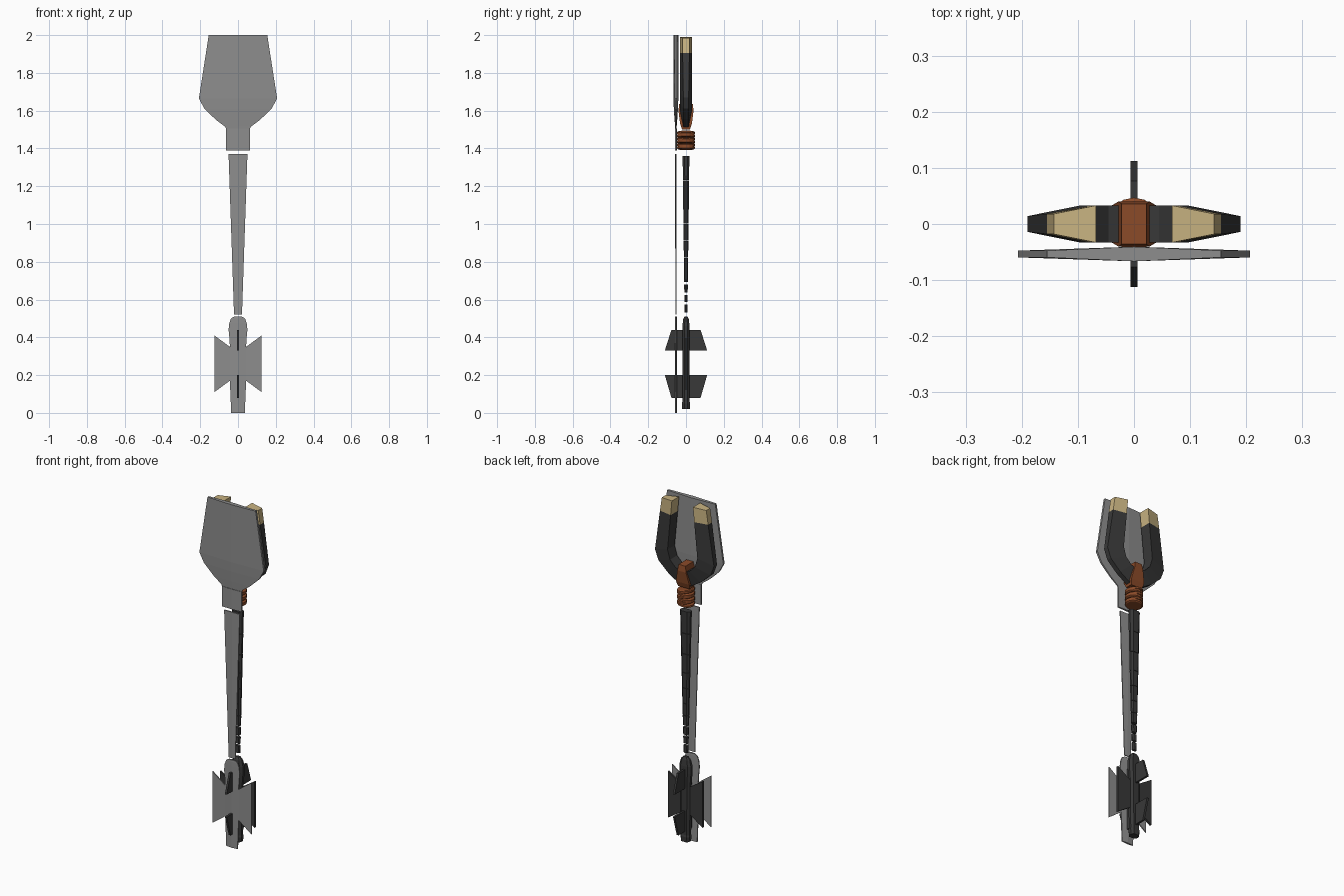
import bpy, bmesh, math

if "Cube" in bpy.data.objects:
    bpy.data.objects.remove(bpy.data.objects["Cube"])


def mat(name, rgb):
    m = bpy.data.materials.new(name)
    m.diffuse_color = (*rgb, 1)
    m.use_nodes = True
    m.node_tree.nodes["Principled BSDF"].inputs["Base Color"].default_value = m.diffuse_color
    return m


GREY = mat("steel grey", (0.27, 0.27, 0.27))
DARK = mat("charcoal", (0.04, 0.04, 0.04))
RUST = mat("rust leather", (0.26, 0.07, 0.022))
TAN = mat("bone tan", (0.58, 0.45, 0.22))
PY = -0.0535  # depth of the front plates


def finish(name, bm, *mats):
    bmesh.ops.recalc_face_normals(bm, faces=bm.faces)
    me = bpy.data.meshes.new(name)
    bm.to_mesh(me)
    bm.free()
    for m in mats:
        me.materials.append(m)
    ob = bpy.data.objects.new(name, me)
    bpy.context.collection.objects.link(ob)
    return ob


def loft(name, sections, *mats):
    bm = bmesh.new()
    rings = [[bm.verts.new(p) for p in s] for s in sections]
    n = len(rings[0])
    for a, b in zip(rings, rings[1:]):
        for i in range(n):
            j = (i + 1) % n
            bm.faces.new((a[i], a[j], b[j], b[i]))
    bm.faces.new(rings[0])
    bm.faces.new(rings[-1])
    return finish(name, bm, *mats)


def ridged(w, z, tc, te, y=0):
    # six-sided section, thicker along the centre line
    return [(-w, y - te, z), (0, y - tc, z), (w, y - te, z),
            (w, y + te, z), (0, y + tc, z), (-w, y + te, z)]


def octo(hx, hy, z):
    # chamfered rectangle section
    c = 0.4
    return [(hx, -hy * c, z), (hx, hy * c, z), (hx * (1 - c), hy, z), (-hx * (1 - c), hy, z),
            (-hx, hy * c, z), (-hx, -hy * c, z), (-hx * (1 - c), -hy, z), (hx * (1 - c), -hy, z)]


def slab(name, pts, half, material, axis="x", y=0):
    # flat fin: profile in xz (axis x) or yz (axis y) with a thickness
    if axis == "x":
        secs = [[(u, y + s * half, z) for u, z in pts] for s in (-1, 1)]
    else:
        secs = [[(s * half, u, z) for u, z in pts] for s in (-1, 1)]
    return loft(name, secs, material)


# front plates
loft("head_plate", [ridged(w, z, tc, te, PY) for z, w, tc, te in (
    (2.0, 0.155, 0.013, 0.006), (1.665, 0.207, 0.013, 0.006), (1.61, 0.178, 0.011, 0.005),
    (1.55, 0.115, 0.007, 0.004), (1.515, 0.068, 0.004, 0.003), (1.50, 0.062, 0.003, 0.002))], GREY)
loft("collar_plate", [ridged(0.063, z, 0.006, 0.004, PY) for z in (1.505, 1.388)], GREY)
loft("handle_plate", [ridged(w, z, t, t * 0.7, PY)
                      for z, w, t in ((1.37, 0.05, 0.004), (0.52, 0.021, 0.003))], GREY)
loft("pommel_plate", [ridged(w, z, 0.006, 0.003, PY) for z, w in (
    (0.51, 0.02), (0.50, 0.037), (0.475, 0.046), (0.44, 0.05), (0.39, 0.045),
    (0.35, 0.043), (0.17, 0.043), (0.0, 0.036))], GREY)

# side wings of the pommel, grey in front and dark behind
for s, side in ((1, "right"), (-1, "left")):
    slab("plate_wing_" + side, [(s * u, z) for u, z in (
        (0.03, 0.34), (0.125, 0.41), (0.125, 0.11), (0.03, 0.18))], 0.003, GREY, y=PY)
    slab("pommel_wing_" + side, [(s * u, z) for u, z in (
        (0.02, 0.335), (0.112, 0.395), (0.112, 0.125), (0.02, 0.185))], 0.006, DARK)

# fins running front to back
for s, side in ((1, "back"), (-1, "front")):
    slab("upper_fin_" + side, [(s * u, z) for u, z in (
        (0.01, 0.44), (0.077, 0.44), (0.112, 0.33), (0.01, 0.33))], 0.006, DARK, "y")
    slab("lower_fin_" + side, [(s * u, z) for u, z in (
        (0.01, 0.20), (0.112, 0.20), (0.077, 0.08), (0.01, 0.08))], 0.006, DARK, "y")

# dark pommel core
loft("pommel_core", [octo(hx, hy, z) for z, hx, hy in (
    (0.51, 0.014, 0.008), (0.495, 0.028, 0.015), (0.46, 0.037, 0.019), (0.42, 0.037, 0.019),
    (0.34, 0.03, 0.018), (0.18, 0.03, 0.019), (0.06, 0.028, 0.019), (0.05, 0.03, 0.022),
    (0.02, 0.026, 0.021))], DARK)

# tapered handle segments, the lowest ones separated by gaps
levels = (1.36, 1.23, 1.11, 1.0, 0.91, 0.82, 0.75, 0.68, 0.625, 0.575, 0.52)
for i, (a, b) in enumerate(zip(levels, levels[1:])):
    f = (a - 0.52) / 0.84
    hx, hy = 0.013 + 0.02 * f, 0.008 + 0.010 * f
    gap = 0.012 if a < 0.8 else 0.002
    loft(f"handle_segment_{i + 1}", [octo(hx, hy, a), octo(hx * 0.9, hy * 0.9, b + gap)], DARK)

# wrapped collar: a core with tilted bands
bm = bmesh.new()
N = 16
for k in range(6):
    tilt = 0.10 * (-1) ** k
    zc = 1.404 + k * 0.0155
    rings = []
    for r, dz in ((0.041, -0.009), (0.047, -0.005), (0.047, 0.005), (0.041, 0.009)):
        rings.append([bm.verts.new((r * math.cos(t), r * math.sin(t),
                                    zc + dz + tilt * r * math.cos(t)))
                      for t in (2 * math.pi * i / N for i in range(N))])
    for a, b in zip(rings, rings[1:]):
        for i in range(N):
            bm.faces.new((a[i], a[(i + 1) % N], b[(i + 1) % N], b[i]))
    bm.faces.new(rings[0])
    bm.faces.new(rings[-1])
finish("collar_wrap", bm, RUST)

# rust wedge holding the fork
loft("fork_wedge", [[(-x, -y, z), (x, -y, z), (x, y, z), (-x, y, z)] for z, x, y in (
    (1.50, 0.036, 0.021), (1.53, 0.043, 0.031), (1.60, 0.028, 0.040), (1.635, 0.022, 0.036))], RUST)

# U-shaped fork: thick inner edge, thin outer edge, tan tips
half = [((0.068, 1.99), (0.143, 1.985)), ((0.076, 1.905), (0.155, 1.905)),
        ((0.096, 1.70), (0.190, 1.67)), ((0.080, 1.645), (0.168, 1.612)),
        ((0.045, 1.61), (0.105, 1.555)), ((0.0, 1.595), (0.03, 1.508))]
path = [(1, p) for p in half] + [(-1, p) for p in half[::-1]]
secs = []
for s, ((xi, zi), (xo, zo)) in path:
    secs.append([(s * xi, -0.033, zi), (s * xo, -0.014, zo),
                 (s * xo, 0.014, zo), (s * xi, 0.033, zi)])
# tips are blunter than the body
for k in (0, 1, -1, -2):
    secs[k][1] = (secs[k][1][0], -0.018, secs[k][1][2])
    secs[k][2] = (secs[k][2][0], 0.018, secs[k][2][2])
fork = loft("fork", secs, DARK, TAN)
bm = bmesh.new()
bm.from_mesh(fork.data)
bmesh.ops.remove_doubles(bm, verts=bm.verts, dist=1e-5)
bmesh.ops.dissolve_degenerate(bm, edges=bm.edges, dist=1e-5)
for f in bm.faces:
    f.material_index = int(f.calc_center_median().z > 1.91)
bm.to_mesh(fork.data)
bm.free()
